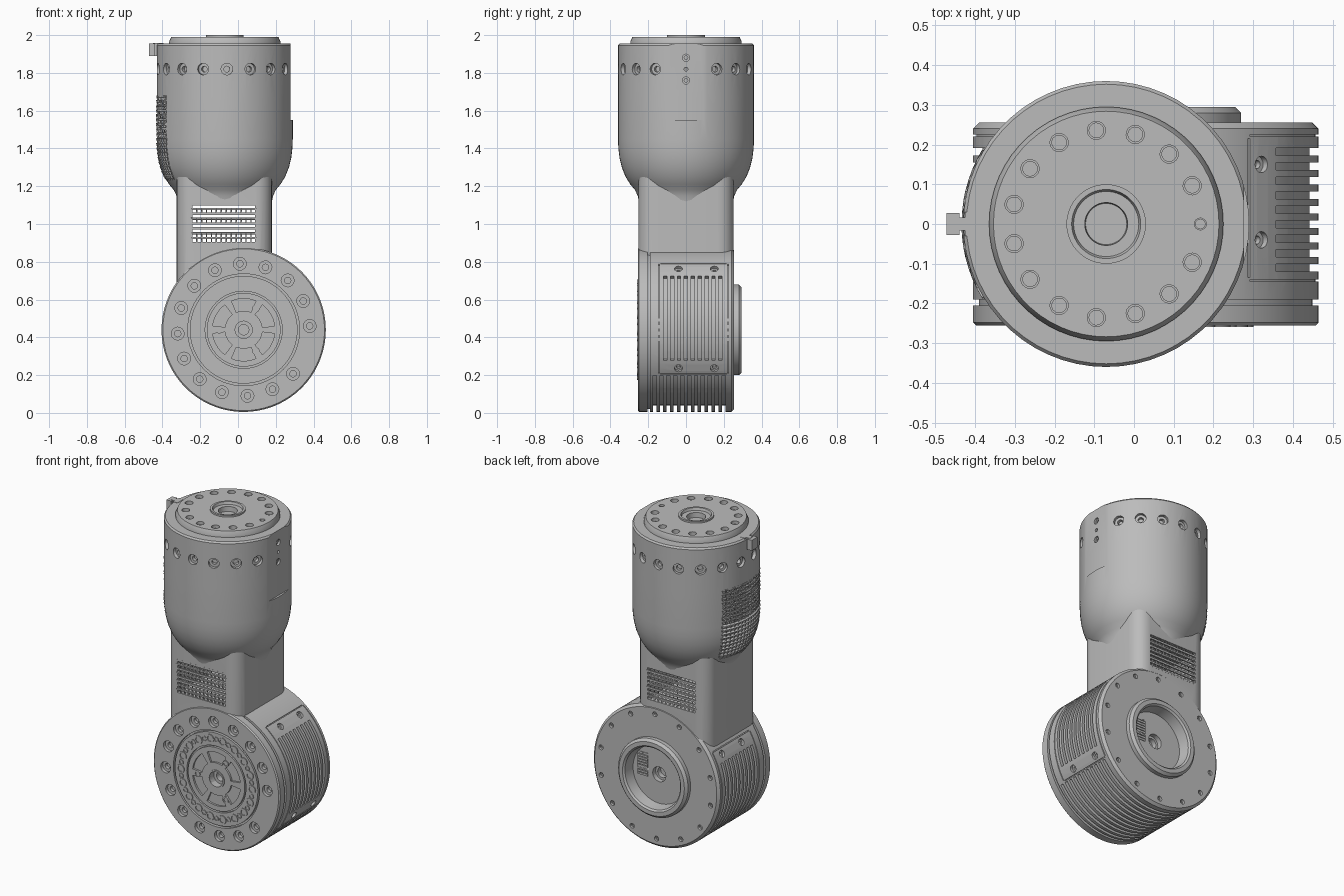
import bpy, bmesh
from math import radians, pi, cos, sin
from mathutils import Matrix, Vector

if "Cube" in bpy.data.objects:
    bpy.data.objects.remove(bpy.data.objects["Cube"])

grey = bpy.data.materials.new("plain_grey")
grey.use_nodes = True
grey.diffuse_color = (0.5, 0.5, 0.5, 1)
grey.node_tree.nodes["Principled BSDF"].inputs["Base Color"].default_value = (0.5, 0.5, 0.5, 1)

T = lambda x, y, z: Matrix.Translation((x, y, z))
R = lambda deg, axis: Matrix.Rotation(radians(deg), 4, axis)
TOWER = T(-0.07, 0, 0)                  # upright axis of the upper body
DRUM = T(0.03, 0, 0.44) @ R(90, 'X')    # local z points to the front


def finish(bm, matrix):
    bmesh.ops.recalc_face_normals(bm, faces=bm.faces)
    bm.transform(matrix)
    mesh = bpy.data.meshes.new("part")
    bm.to_mesh(mesh)
    bm.free()
    return mesh


def lathe(profile, matrix, steps=16, closed=False, start=0, end=360):
    """Turn a (radius, height) profile about z, fully or as an arc."""
    bm = bmesh.new()
    vs = [bm.verts.new((r, 0, h)) for r, h in profile]
    for a, b in zip(vs, vs[1:]):
        bm.edges.new((a, b))
    if closed:
        bm.edges.new((vs[-1], vs[0]))
    bmesh.ops.spin(bm, geom=bm.verts[:] + bm.edges[:], axis=(0, 0, 1), cent=(0, 0, 0),
                   angle=radians(end - start), steps=steps)
    bmesh.ops.remove_doubles(bm, verts=bm.verts, dist=1e-5)
    if end - start < 360:
        bmesh.ops.holes_fill(bm, edges=[e for e in bm.edges if e.is_boundary], sides=0)
    return finish(bm, matrix @ R(start, 'Z'))


def arc(r0, r1, h0, h1, start=0, end=360, steps=20, frame=DRUM):
    return lathe([(r0, h0), (r1, h0), (r1, h1), (r0, h1)], frame, steps, True, start, end)


def box(x0, x1, y0, y1, z0, z1, bevel=0):
    bm = bmesh.new()
    bmesh.ops.create_cube(bm, size=1)
    bm.transform(T((x0 + x1) / 2, (y0 + y1) / 2, (z0 + z1) / 2)
                 @ Matrix.Diagonal((x1 - x0, y1 - y0, z1 - z0, 1)))
    if bevel:
        upright = [e for e in bm.edges if abs(e.verts[0].co.z - e.verts[1].co.z) > 0.01]
        bmesh.ops.bevel(bm, geom=upright, offset=bevel, segments=6, profile=0.5, affect='EDGES')
    return finish(bm, Matrix())


def hole(matrix, r, depth, inner=0.5):
    """Stepped screw hole cutter, opening along local +z."""
    return lathe([(0, 0.03), (r, 0.03), (r, -depth), (r * inner, -depth),
                  (r * inner, -2 * depth), (0, -2 * depth)], matrix)


def make(name, meshes):
    bm = bmesh.new()
    for m in meshes:
        bm.from_mesh(m)
        bpy.data.meshes.remove(m)
    mesh = bpy.data.meshes.new(name)
    bm.to_mesh(mesh)
    bm.free()
    mesh.materials.append(grey)
    ob = bpy.data.objects.new(name, mesh)
    bpy.context.collection.objects.link(ob)
    return ob


def boolean(ob, meshes, operation='DIFFERENCE'):
    tool = make("cutter", meshes)
    mod = ob.modifiers.new("cut", 'BOOLEAN')
    mod.operation, mod.object, mod.solver = operation, tool, 'EXACT'
    bpy.context.view_layer.objects.active = ob
    bpy.ops.object.modifier_apply(modifier=mod.name)
    bpy.data.objects.remove(tool)


def lattice(name, cols, rows, place, rim, thick=0.012):
    """Perforated sheet; place maps u, v in -0.5..0.5 to a point."""
    bm = bmesh.new()
    bmesh.ops.create_grid(bm, x_segments=cols, y_segments=rows, size=0.5)
    for v in bm.verts:
        v.co = place(v.co.x, v.co.y)
    cells = bm.faces[:]
    bmesh.ops.inset_individual(bm, faces=cells, thickness=rim)
    bmesh.ops.delete(bm, geom=cells, context='FACES')
    ob = make(name, [finish(bm, Matrix())])
    mod = ob.modifiers.new("sheet", 'SOLIDIFY')
    mod.thickness, mod.offset = thick, 0
    return ob


# Drum housing with rear collar, joined to the neck
housing = make("drum_housing", [lathe([
    (0, -0.22), (0.18, -0.22), (0.19, -0.285), (0.2, -0.295), (0.225, -0.295), (0.24, -0.28),
    (0.24, -0.255), (0.42, -0.255), (0.435, -0.24), (0.435, 0.19), (0.42, 0.19), (0.42, 0.205),
    (0.435, 0.205), (0.435, 0.248), (0.428, 0.255), (0, 0.255)], DRUM, 72)])
boolean(housing, [box(-0.325, 0.18, -0.252, 0.252, 0.68, 1.25, 0.085)], 'UNION')
boolean(housing, [box(-0.24, 0.09, -0.4, 0.4, 0.905, 1.1)])

# Front flange screws (one position empty), output disc grooves, rear holes
boolean(housing, [hole(DRUM @ R(3.3 + 22.5 * k, 'Z') @ T(0.35, 0, 0.255), 0.034, 0.02)
                  for k in range(15)])
boolean(housing, [arc(0.285, 0.296, 0.235, 0.3, steps=64), arc(0.195, 0.204, 0.24, 0.3, steps=64),
                  hole(DRUM @ T(0, 0, 0.255), 0.046, 0.04, 0.6)])
boolean(housing, [arc(0.1, 0.165, 0.243, 0.3, 67 + 60 * k, 113 + 60 * k, 8) for k in range(6)])
boolean(housing, [hole(DRUM @ R(12 + 360 / 14 * k, 'Z') @ T(0.385, 0, -0.255) @ R(180, 'X'),
                       0.015, 0.015) for k in range(14)]
        + [hole(DRUM @ T(0, 0, -0.22) @ R(180, 'X'), 0.046, 0.03, 0.7)])

# Cooling grooves underneath
boolean(housing, [arc(0.4, 0.5, 0.157 - 0.0365 * k, 0.175 - 0.0365 * k, 237, 326, 24)
                  for k in range(11)])

# Side panels: slots, seams and screws, repeated on the opposite side
for turn in (0, 180):
    boolean(housing, [arc(0.412, 0.5, 0.101 - 0.0365 * k, 0.119 - 0.0365 * k,
                          turn - 22, turn + 41) for k in range(9)])
    boolean(housing, [arc(0.427, 0.5, h, h + 0.005, turn - 32, turn + 53) for h in (0.14, -0.225)]
            + [arc(0.427, 0.5, -0.215, 0.135, turn + a, turn + a + 0.7, 2) for a in (-33, 53)])
    boolean(housing, [hole(DRUM @ R(turn + a, 'Z') @ T(0.433, 0, h) @ R(90, 'Y'), 0.021, 0.015)
                      for a in (48, -28) for h in (0.04, -0.15)])

# Raised screw rings on the output disc
rings = []
for k in range(18):
    for shift, r in ((0, 0.026), (10, 0.016)):
        m = DRUM @ R(20 * k + shift, 'Z') @ T(0.245, 0, 0.254)
        rings.append(arc(r * 0.65, r, 0, 0.006, steps=14, frame=m))
rings += [arc(0.012, 0.02, 0, 0.006, steps=14, frame=DRUM @ R(60 + 120 * k, 'Z') @ T(0.13, 0, 0.254))
          for k in range(3)]
rings.append(arc(0.046, 0.056, 0.25, 0.26, steps=24))
make("disc_screw_rings", rings)

# Neck grilles and the small vent in the rear recess
for label, y in (("front", -0.247), ("back", 0.247)):
    lattice(label + "_neck_grille", 13, 8,
            lambda u, v: Vector((-0.075 + 0.34 * u, y, 1.0025 + 0.205 * v)), 0.0055)
lattice("rear_recess_vent", 6, 8,
        lambda u, v: Vector((0.14 + 0.07 * u, 0.224, 0.48 + 0.13 * v)), 0.003)

# Upper body shell
curve = [(0.25, 1.12), (0.256, 1.15), (0.27, 1.18), (0.295, 1.21), (0.32, 1.25),
         (0.34, 1.3), (0.352, 1.35), (0.358, 1.4), (0.36, 1.45), (0.36, 1.67)]


def shell_radius(z):
    for (r0, z0), (r1, z1) in zip(curve, curve[1:]):
        if z <= z1:
            return r0 + (r1 - r0) * (z - z0) / (z1 - z0)
    return curve[-1][0]


body = make("upper_body", [lathe([(0, 1.12)] + curve + [(0.36, 1.945), (0.352, 1.955), (0, 1.955)],
                                 TOWER, 60)])
boolean(body, [box(0.277, 0.4, -0.2, 0.2, 1.55, 2.1)])
boolean(body, [hole(TOWER @ R(27 + 20.4 * k, 'Z') @ T(0.36, 0, 1.82) @ R(90, 'Y'), 0.031, 0.02)
               for k in range(16)])
boolean(body, [hole(T(0.277, 0, z) @ R(90, 'Y'), r, 0.012)
               for z, r in ((1.88, 0.019), (1.82, 0.01), (1.76, 0.019))])

# Vent on the side of the upper body
levels = [1.24 + 0.0215 * k for k in range(21)]
pocket = [(shell_radius(z) - 0.03, z) for z in levels] + [(0.45, levels[-1]), (0.45, levels[0])]
boolean(body, [lathe(pocket, TOWER, 12, True, 150, 210)])


def on_shell(u, v):
    z, a = 1.455 + 0.44 * v, pi + radians(62) * u
    r = shell_radius(z) - 0.004
    return Vector((-0.07 + r * cos(a), r * sin(a), z))


lattice("body_vent_grille", 14, 18, on_shell, 0.005)

# Top lid with bolt circle and centre bore
lid = make("top_lid", [lathe([
    (0, 1.9), (0.24, 1.9), (0.295, 1.95), (0.295, 1.965), (0.284, 1.99), (0.1, 1.99), (0.1, 2.0),
    (0.087, 2.0), (0.082, 1.985), (0.054, 1.985), (0.05, 1.93), (0, 1.93)], TOWER, 60)])
boolean(lid, [hole(TOWER @ R(24 * k, 'Z') @ T(0.237, 0, 1.99), 0.023 if k else 0.015, 0.02, 0.8)
              for k in range(15)])
make("bore_slats", [box(-0.115, -0.025, y, y + 0.006, 1.92, 1.945)
                    for y in (-0.012, 0, 0.012, 0.024)])

# Side latch at the top rim
make("side_latch", [box(-0.472, -0.44, -0.028, 0.028, 1.89, 1.955),
                    box(-0.45, -0.405, -0.016, 0.016, 1.89, 1.957),
                    box(-0.425, -0.395, -0.03, 0.03, 1.89, 1.957)])

# Smooth rounded surfaces, keeping edges crisp
bpy.ops.object.select_all(action='DESELECT')
for ob in (housing, body, lid, bpy.data.objects["disc_screw_rings"]):
    ob.select_set(True)
bpy.context.view_layer.objects.active = housing
bpy.ops.object.shade_smooth_by_angle(angle=radians(28))
